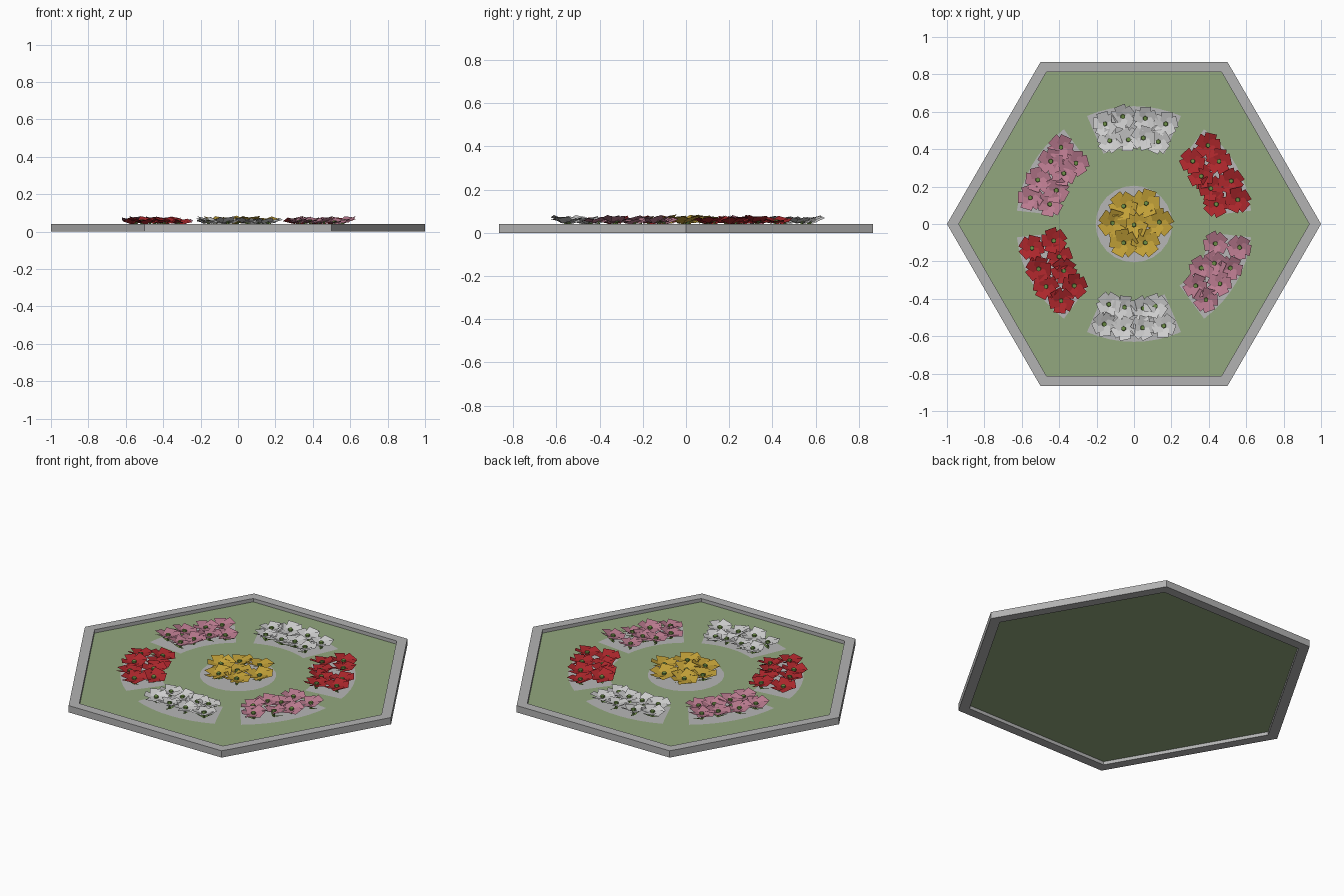
import bpy, bmesh, math, random
from mathutils import Matrix, Vector

if "Cube" in bpy.data.objects:
    bpy.data.objects.remove(bpy.data.objects["Cube"])

random.seed(4)


def material(name, rgb):
    m = bpy.data.materials.new(name)
    m.diffuse_color = (*rgb, 1)
    m.use_nodes = True
    m.node_tree.nodes["Principled BSDF"].inputs["Base Color"].default_value = m.diffuse_color
    return m


STONE = material("grey stone", (0.45, 0.45, 0.45))
SOIL = material("pale gravel", (0.47, 0.47, 0.47))
GRASS = material("grass green", (0.29, 0.39, 0.21))
GREEN = material("stem green", (0.15, 0.27, 0.06))
WHITE = material("white petals", (0.62, 0.62, 0.62))
RED = material("red petals", (0.42, 0.02, 0.025))
PINK = material("pink petals", (0.50, 0.20, 0.28))
YELLOW = material("yellow petals", (0.55, 0.36, 0.04))


def make_object(name, bm, *mats):
    mesh = bpy.data.meshes.new(name)
    bm.to_mesh(mesh)
    bm.free()
    for m in mats:
        mesh.materials.append(m)
    ob = bpy.data.objects.new(name, mesh)
    bpy.context.collection.objects.link(ob)
    return ob


def polar(r, deg, z):
    a = math.radians(deg)
    return Vector((r * math.cos(a), r * math.sin(a), z))


def flat_shape(name, points, mat):
    bm = bmesh.new()
    bm.faces.new([bm.verts.new(p) for p in points])
    return make_object(name, bm, mat)


# Hexagonal stone kerb, swept from a rectangular section
bm = bmesh.new()
section = [(1, 0), (1, 0.04), (0.937, 0.04), (0.937, 0)]
rings = [[bm.verts.new(polar(r, 60 * i, z)) for r, z in section] for i in range(6)]
for i in range(6):
    a, b = rings[i], rings[(i + 1) % 6]
    for j in range(4):
        k = (j + 1) % 4
        bm.faces.new((a[j], b[j], b[k], a[k]))
make_object("stone_kerb", bm, STONE)

# Lawn sheet
flat_shape("lawn", [polar(0.937, 60 * i, 0.02) for i in range(6)], GRASS)


def add_flower(bm, x, y, size):
    """Five tilted square petals, a green centre and a stem."""
    lean = Matrix.Rotation(random.uniform(-0.14, 0.14), 4, 'X') @ \
        Matrix.Rotation(random.uniform(-0.14, 0.14), 4, 'Y')
    head = Matrix.Translation((x, y, random.uniform(0.045, 0.052))) @ lean
    turn = random.uniform(0, math.tau)
    w = size * 0.47
    for i in range(5):
        petal = head @ Matrix.Rotation(turn + i * math.tau / 5, 4, 'Z') @ \
            Matrix.Rotation(-0.26, 4, 'Y') @ Matrix.Rotation(0.16, 4, 'X')
        quad = [(0, -w, 0), (size, -w, 0), (size, w, 0), (0, w, 0)]
        bm.faces.new([bm.verts.new(petal @ Vector(p)) for p in quad])
    # centre and tapered stem
    before = len(bm.faces)
    bmesh.ops.create_cone(bm, cap_ends=True, segments=6, radius1=0.014, radius2=0.012,
                          depth=0.014, matrix=head @ Matrix.Translation((0, 0, 0.006)))
    bmesh.ops.create_cone(bm, cap_ends=False, segments=5, radius1=0.005, radius2=0.006,
                          depth=0.028, matrix=Matrix.Translation((x, y, 0.035)))
    # two small leaves
    for i in range(2):
        leaf = Matrix.Translation((x, y, 0.025)) @ Matrix.Rotation(turn + i * 2.5, 4, 'Z')
        tri = [(0, -0.01, 0), (0.055, 0, 0.016), (0, 0.01, 0)]
        bm.faces.new([bm.verts.new(leaf @ Vector(p)) for p in tri])
    bm.faces.ensure_lookup_table()
    for f in bm.faces[before:]:
        f.material_index = 1


def flower_group(name, mat, size, spots):
    bm = bmesh.new()
    for x, y in spots:
        add_flower(bm, x, y, size)
    make_object(name, bm, mat, GREEN)


# Gravel beds: round centre and six ring segments
flat_shape("centre_bed", [polar(0.205, 15 * i, 0.023) for i in range(24)], SOIL)
for n in range(6):
    mid = 30 + 60 * n
    arc = [mid - 23.5 + 47 * i / 8 for i in range(9)]
    flat_shape(f"outer_bed_{n + 1}",
               [polar(0.63, a, 0.023) for a in arc] +
               [polar(0.41, a, 0.023) for a in reversed(arc)], SOIL)

# Flowers in each bed
flower_group("yellow_flowers", YELLOW, 0.075, [
    (-0.055, 0.095), (0.065, 0.11), (0.135, 0.01), (0, -0.005),
    (-0.115, 0.005), (0.06, -0.10), (-0.055, -0.10)])
flower_group("white_flowers_back", WHITE, 0.065, [
    (-0.155, 0.535), (-0.06, 0.575), (0.06, 0.565), (0.17, 0.535),
    (-0.13, 0.445), (-0.03, 0.45), (0.05, 0.46), (0.13, 0.44)])
flower_group("white_flowers_front", WHITE, 0.065, [
    (-0.135, -0.43), (-0.05, -0.445), (0.05, -0.45), (0.115, -0.44),
    (-0.16, -0.535), (-0.055, -0.56), (0.045, -0.555), (0.16, -0.545)])
flower_group("red_flowers_right", RED, 0.068, [
    (0.395, 0.42), (0.315, 0.335), (0.455, 0.335), (0.36, 0.255),
    (0.52, 0.23), (0.41, 0.19), (0.555, 0.13), (0.44, 0.105)])
flower_group("red_flowers_left", RED, 0.068, [
    (-0.43, -0.09), (-0.545, -0.13), (-0.40, -0.175), (-0.51, -0.24),
    (-0.375, -0.25), (-0.47, -0.335), (-0.32, -0.33), (-0.39, -0.41)])
flower_group("pink_flowers_right", PINK, 0.065, [
    (0.435, -0.105), (0.565, -0.125), (0.43, -0.21), (0.515, -0.235),
    (0.36, -0.235), (0.46, -0.32), (0.33, -0.33), (0.385, -0.405)])
flower_group("pink_flowers_left", PINK, 0.068, [
    (-0.39, 0.41), (-0.31, 0.325), (-0.445, 0.335), (-0.375, 0.27),
    (-0.515, 0.235), (-0.415, 0.18), (-0.555, 0.14), (-0.45, 0.105)])
